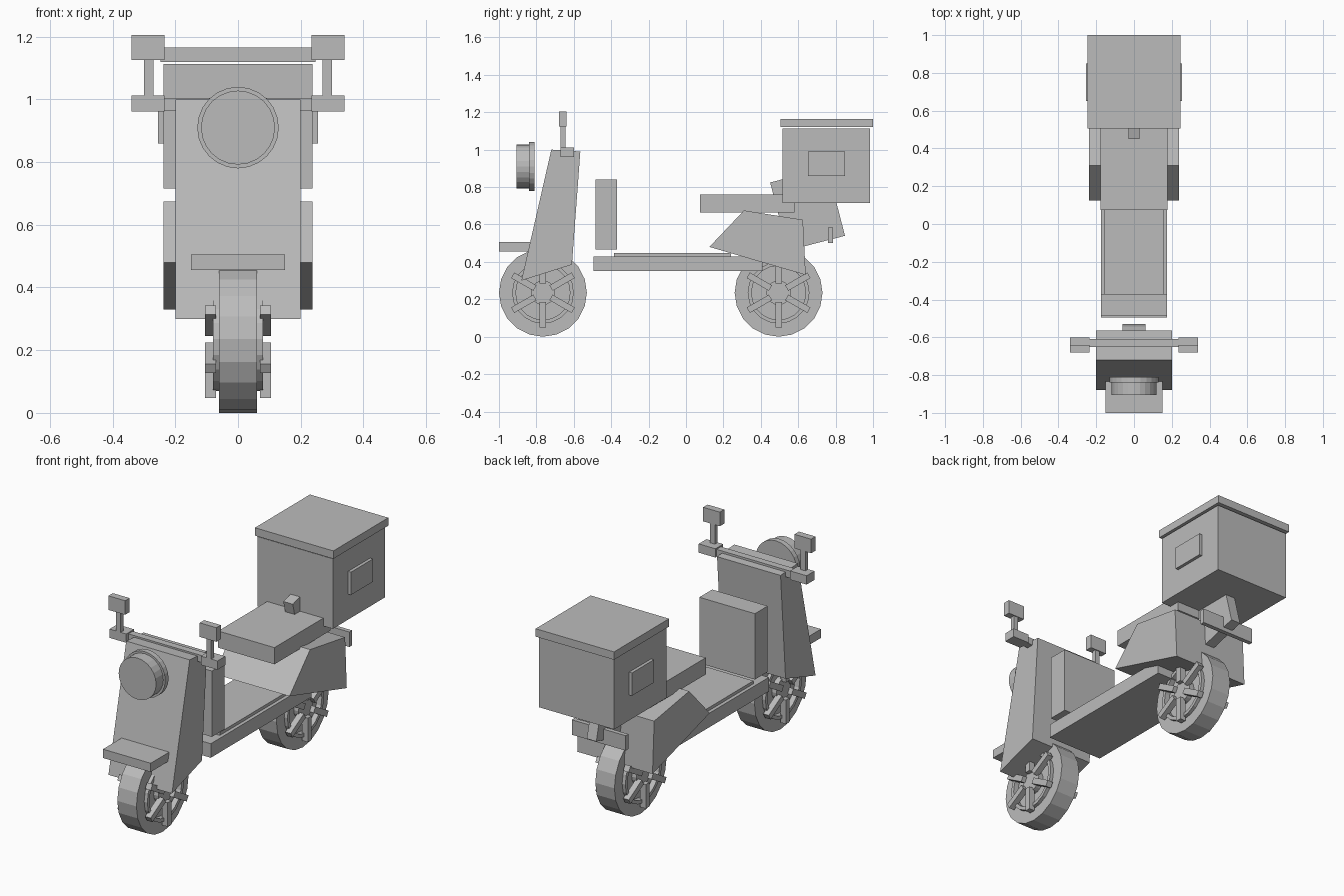
import bpy, bmesh, math
from mathutils import Matrix

cube = bpy.data.objects.get("Cube")
if cube:
    bpy.data.objects.remove(cube, do_unlink=True)

grey = bpy.data.materials.new("plain_grey")
grey.use_nodes = True
COLOUR = (0.5, 0.5, 0.5, 1)
grey.diffuse_color = COLOUR
grey.node_tree.nodes["Principled BSDF"].inputs["Base Color"].default_value = COLOUR


def finish(name, bm):
    bmesh.ops.recalc_face_normals(bm, faces=bm.faces)
    mesh = bpy.data.meshes.new(name)
    bm.to_mesh(mesh)
    bm.free()
    mesh.materials.append(grey)
    obj = bpy.data.objects.new(name, mesh)
    bpy.context.collection.objects.link(obj)
    return obj


def add_box(bm, x, y, z, spin=Matrix()):
    """Box from (low, high) ranges, optionally spun about the world origin."""
    size = Matrix.Diagonal((x[1] - x[0], y[1] - y[0], z[1] - z[0], 1))
    middle = Matrix.Translation([sum(r) / 2 for r in (x, y, z)])
    bmesh.ops.create_cube(bm, size=1, matrix=spin @ middle @ size)


def box(name, x, y, z):
    bm = bmesh.new()
    add_box(bm, x, y, z)
    return finish(name, bm)


def wide(half):
    return (-half, half)


def pair(name, x, y, z):
    box("left_" + name, x, y, z)
    box("right_" + name, (-x[1], -x[0]), y, z)


def side_profile(name, points, half):
    """Side outline in y, z extruded across the width."""
    bm = bmesh.new()
    face = bm.faces.new([bm.verts.new((-half, y, z)) for y, z in points])
    ext = bmesh.ops.extrude_face_region(bm, geom=[face])["geom"]
    verts = [v for v in ext if isinstance(v, bmesh.types.BMVert)]
    bmesh.ops.translate(bm, verts=verts, vec=(2 * half, 0, 0))
    return finish(name, bm)


def lathe(name, profile, axis, centre, sides=20, closed=False):
    """Revolve (radius, distance along axis) points round the x or y axis."""
    bm = bmesh.new()
    rings = []
    for i in range(sides):
        a = math.tau * i / sides
        c, s = math.cos(a), math.sin(a)
        rings.append([bm.verts.new((d, r * c, r * s) if axis == "x" else (r * c, d, r * s))
                      for r, d in profile])
    count = len(profile)
    for i in range(sides):
        a, b = rings[i], rings[(i + 1) % sides]
        for j in range(count if closed else count - 1):
            k = (j + 1) % count
            bm.faces.new((a[j], a[k], b[k], b[j]))
    if not closed:
        bm.faces.new([r[0] for r in rings])
        bm.faces.new([r[-1] for r in rings])
    obj = finish(name, bm)
    obj.location = centre
    return obj


# Wheels: tyre and rim bands, recessed disc, hub and six spokes a side
def wheel(name, y):
    centre = (0, y, 0.235)

    def band(part, outer, inner, half):
        lathe(name + part, [(outer, -half), (outer, half), (inner, half), (inner, -half)],
              "x", centre, closed=True)

    band("_tyre", 0.235, 0.155, 0.06)
    band("_rim", 0.165, 0.145, 0.08)
    lathe(name + "_disc", [(0.15, -0.05), (0.15, 0.05)], "x", centre)
    lathe(name + "_hub", [(0.065, -0.08), (0.065, 0.08)], "x", centre)
    bm = bmesh.new()
    for i in range(6):
        spin = Matrix.Rotation(math.tau * i / 6, 4, "X")
        for side in (-1, 1):
            x = sorted((0.07 * side, 0.105 * side))
            add_box(bm, x, wide(0.017), (0.05, 0.187), spin)
    finish(name + "_spokes", bm).location = centre


wheel("front_wheel", -0.765)
wheel("rear_wheel", 0.495)

# Front body
side_profile("front_shield", [(-0.88, 0.30), (-0.72, 1.0), (-0.565, 0.99), (-0.61, 0.385)], 0.2)
box("front_fender", wide(0.15), (-1.0, -0.79), (0.455, 0.505))
lathe("headlight", [(0.118, -0.905), (0.118, -0.84), (0.13, -0.84), (0.13, -0.81)],
      "y", (0, 0, 0.91), 24)

# Steering and mirrors
box("handlebar", wide(0.24), (-0.65, -0.61), (0.965, 1.005))
pair("grip", (0.235, 0.34), (-0.67, -0.6), (0.962, 1.012))
pair("mirror_stem", (0.27, 0.3), (-0.67, -0.645), (1.0, 1.14))
pair("mirror", (0.235, 0.34), (-0.68, -0.64), (1.125, 1.205))

# Step-through floor
box("knee_panel", wide(0.175), (-0.485, -0.37), (0.465, 0.84))
box("floor", wide(0.175), (-0.495, 0.41), (0.35, 0.43))
box("floor_mat", wide(0.155), (-0.385, 0.24), (0.43, 0.447))

# Rear body
side_profile("rear_cover", [(0.125, 0.48), (0.31, 0.675), (0.625, 0.625), (0.64, 0.33)], 0.237)
box("seat", wide(0.177), (0.075, 0.58), (0.665, 0.76))
tail = box("tail_bracket", wide(0.03), wide(0.158), wide(0.188))
tail.rotation_euler.x = math.radians(14.5)
tail.location = (0, 0.65, 0.682)
box("rear_light_bar", wide(0.17), (0.76, 0.785), (0.5, 0.585))

# Cargo case
box("case", wide(0.237), (0.515, 0.985), (0.715, 1.113))
box("case_lid", wide(0.247), (0.505, 1.0), (1.12, 1.165))
pair("case_panel", (0.23, 0.255), (0.652, 0.85), (0.86, 0.99))
